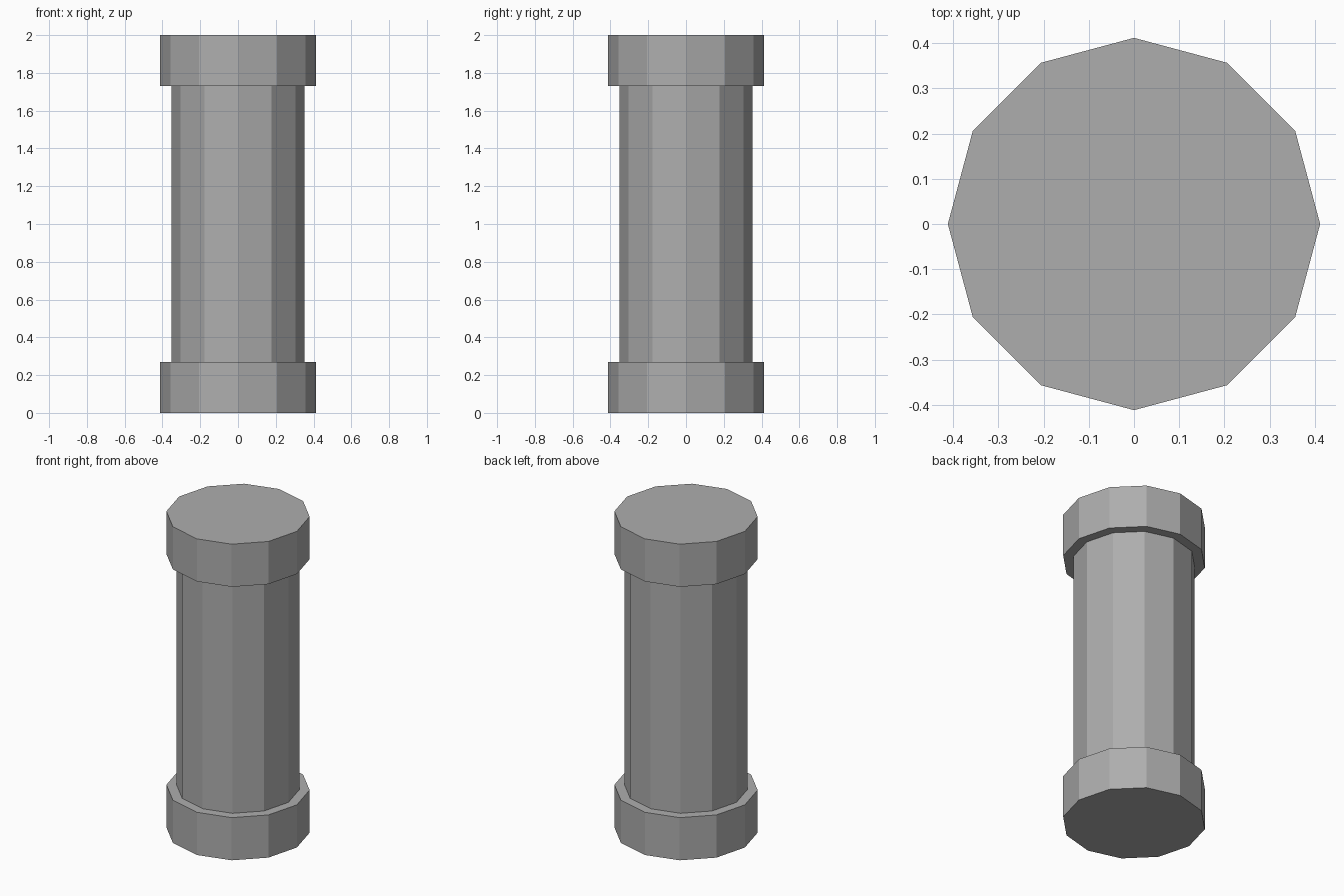
import bpy

if "Cube" in bpy.data.objects:
    bpy.data.objects.remove(bpy.data.objects["Cube"], do_unlink=True)

SIDES = 12
HEIGHT = 2.0
CAP_HEIGHT = 0.27
CAP_RADIUS = 0.412
SHAFT_RADIUS = 0.353

# Single stone colour
stone = bpy.data.materials.new("grey_stone")
stone.use_nodes = True
colour = (0.42, 0.42, 0.42, 1)
stone.diffuse_color = colour
bsdf = next(n for n in stone.node_tree.nodes if n.type == "BSDF_PRINCIPLED")
bsdf.inputs["Base Color"].default_value = colour


def prism(name, radius, bottom, top):
    """Upright flat-faced prism with corners on the x and y axes."""
    bpy.ops.mesh.primitive_cylinder_add(
        vertices=SIDES, radius=radius, depth=top - bottom,
        location=(0, 0, (bottom + top) / 2))
    part = bpy.context.object
    part.name = name
    part.data.materials.append(stone)
    bpy.ops.object.shade_flat()
    return part


# Wide base and capital, with the narrower shaft between them
prism("column_base", CAP_RADIUS, 0, CAP_HEIGHT)
prism("column_shaft", SHAFT_RADIUS, CAP_HEIGHT, HEIGHT - CAP_HEIGHT)
prism("column_capital", CAP_RADIUS, HEIGHT - CAP_HEIGHT, HEIGHT)
